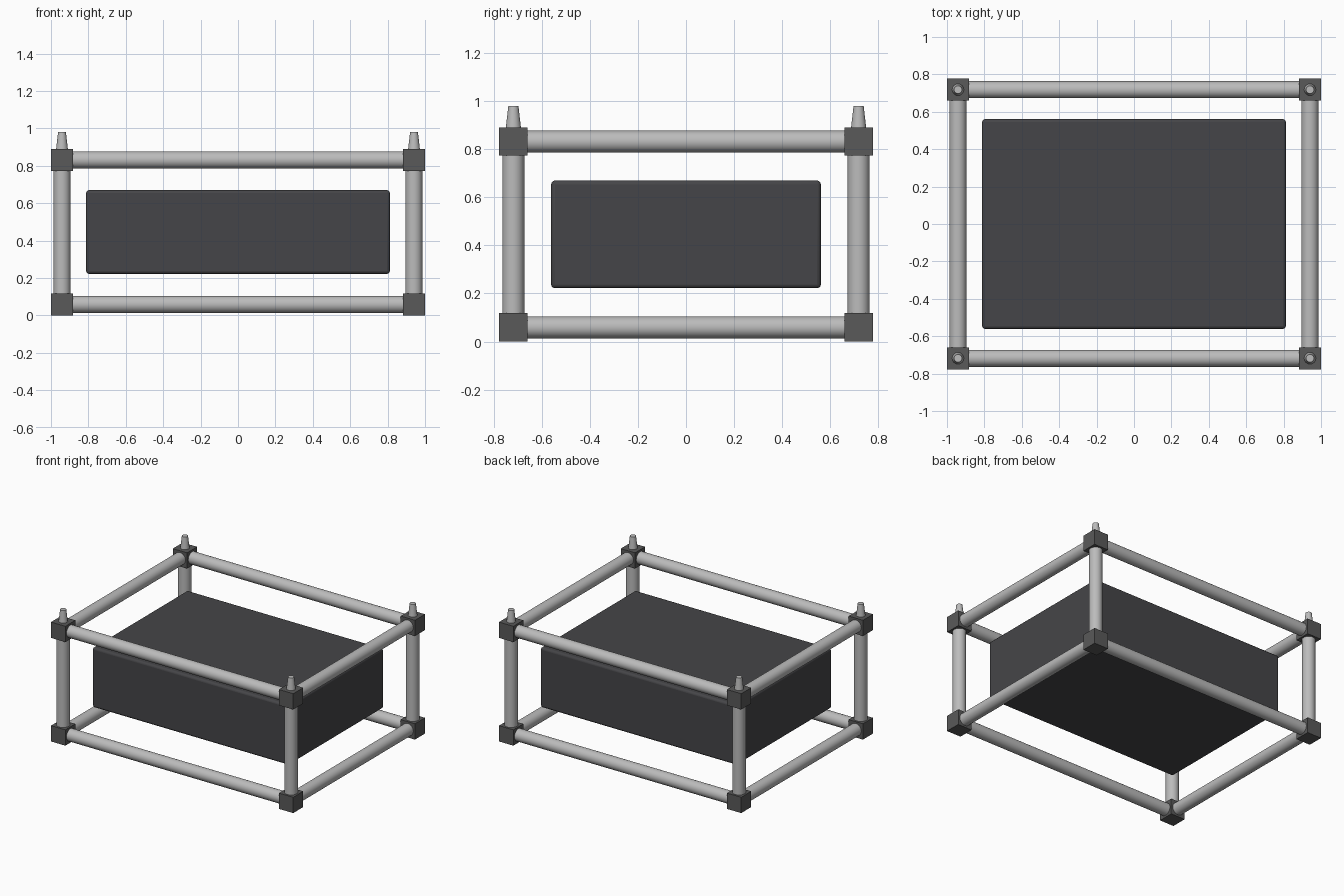
import bpy
from math import radians, pi

if "Cube" in bpy.data.objects:
    bpy.data.objects.remove(bpy.data.objects["Cube"])

CX, CY = 0.941, 0.718        # corner centres
ZB, ZT = 0.059, 0.832        # lower and upper frame heights
CUBE, TUBE_R = 0.118, 0.0455


def material(name, rgb):
    m = bpy.data.materials.new(name)
    m.diffuse_color = (*rgb, 1)
    m.use_nodes = True
    m.node_tree.nodes["Principled BSDF"].inputs["Base Color"].default_value = m.diffuse_color
    return m


steel = material("light_metal", (0.5, 0.5, 0.5))
dark = material("dark_connector", (0.1, 0.1, 0.1))
black = material("dark_case", (0.06, 0.06, 0.065))


def finish(name, mat, smooth=False):
    ob = bpy.context.object
    ob.name = name
    ob.data.materials.append(mat)
    if smooth:
        bpy.ops.object.shade_smooth_by_angle(angle=radians(40))
    return ob


def box(name, loc, size, mat, bevel=0):
    bpy.ops.mesh.primitive_cube_add(size=1, location=loc)
    bpy.context.object.scale = size
    bpy.ops.object.transform_apply(location=False, rotation=False, scale=True)
    ob = finish(name, mat, bevel > 0)
    if bevel:
        mod = ob.modifiers.new("rounded_edges", 'BEVEL')
        mod.width = bevel
        mod.segments = 3


def tube(name, loc, length, rot):
    bpy.ops.mesh.primitive_cylinder_add(vertices=32, radius=TUBE_R, depth=length,
                                        location=loc, rotation=rot)
    finish(name, steel, True)


# Solid case floating in the frame
box("inner_case", (0, 0, 0.446), (1.624, 1.122, 0.448), black, 0.016)

# Horizontal rails, lower and upper
for level, z in (("lower", ZB), ("upper", ZT)):
    for s in (-1, 1):
        tube(f"{level}_long_rail", (0, s * CY, z), 2 * CX - CUBE + 0.02, (0, pi / 2, 0))
        tube(f"{level}_short_rail", (s * CX, 0, z), 2 * CY - CUBE + 0.02, (pi / 2, 0, 0))

# Posts, corner blocks and stacking pegs
for sx in (-1, 1):
    for sy in (-1, 1):
        x, y = sx * CX, sy * CY
        tube("corner_post", (x, y, (ZB + ZT) / 2), ZT - ZB - CUBE + 0.02, (0, 0, 0))
        for z in (ZB, ZT):
            box("corner_block", (x, y, z), (CUBE, CUBE, CUBE), dark)
        bpy.ops.mesh.primitive_cone_add(vertices=24, radius1=0.032, radius2=0.021,
                                        depth=0.095, location=(x, y, 0.9325))
        finish("stacking_peg", steel, True)
